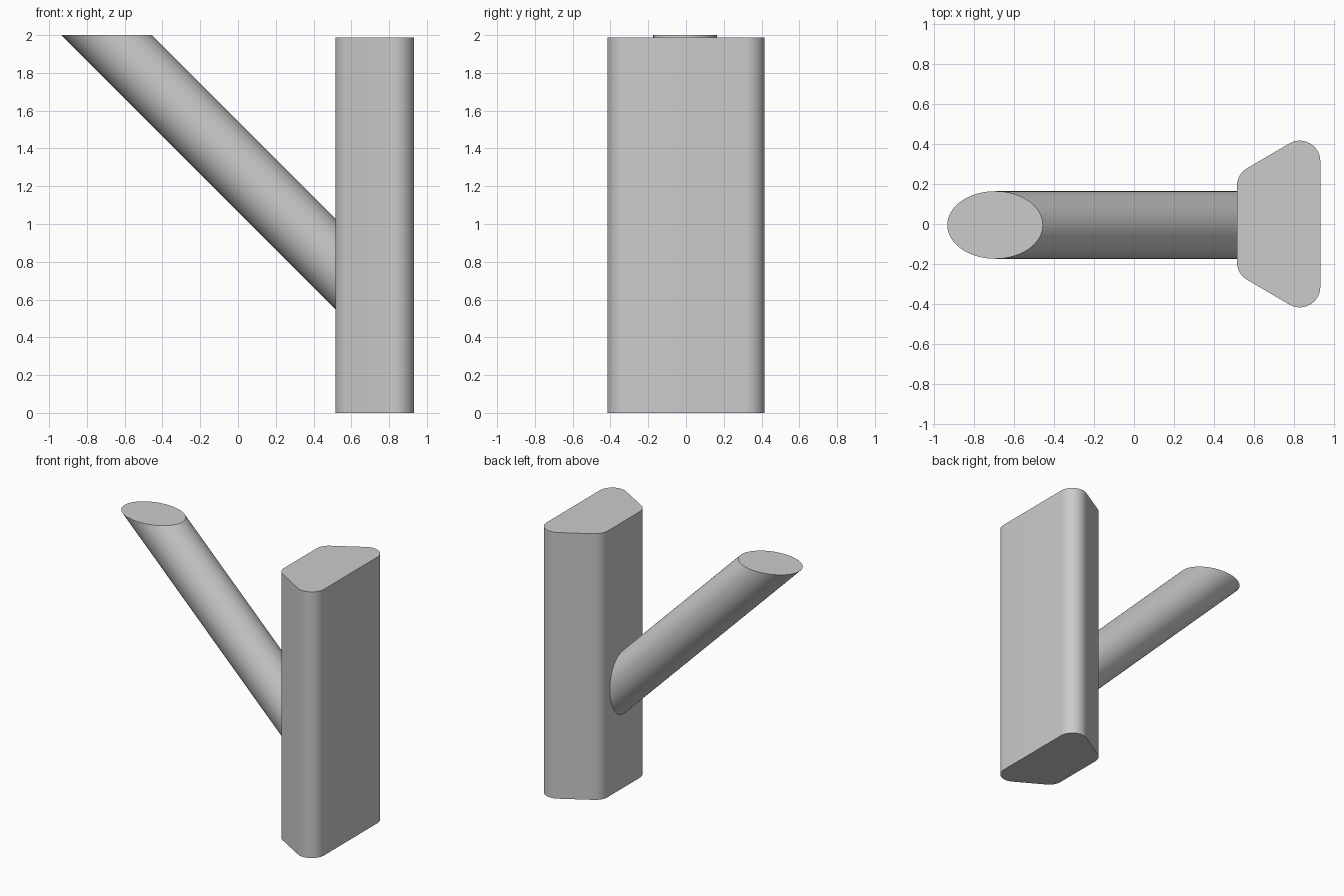
import bpy
import bmesh
from math import cos, sin, pi, radians, sqrt, atan2

cube = bpy.data.objects.get("Cube")
if cube:
    bpy.data.objects.remove(cube, do_unlink=True)

grey = bpy.data.materials.new("plain grey")
grey.use_nodes = True
colour = (0.6, 0.6, 0.6, 1)
grey.diffuse_color = colour
grey.node_tree.nodes["Principled BSDF"].inputs["Base Color"].default_value = colour


def loft(name, lower, upper):
    """Solid joining two matching rings of points, capped at both ends."""
    bm = bmesh.new()
    low = [bm.verts.new(p) for p in lower]
    top = [bm.verts.new(p) for p in upper]
    n = len(low)
    for i in range(n):
        j = (i + 1) % n
        bm.faces.new((low[i], low[j], top[j], top[i]))
    bm.faces.new(low[::-1])
    bm.faces.new(top)
    bmesh.ops.recalc_face_normals(bm, faces=bm.faces)
    mesh = bpy.data.meshes.new(name)
    bm.to_mesh(mesh)
    bm.free()
    mesh.materials.append(grey)
    ob = bpy.data.objects.new(name, mesh)
    bpy.context.collection.objects.link(ob)
    bpy.ops.object.select_all(action='DESELECT')
    ob.select_set(True)
    bpy.context.view_layer.objects.active = ob
    bpy.ops.object.shade_smooth_by_angle(angle=radians(30))
    return ob


def arc(cx, cy, r, start, end, steps=14):
    angles = [start + (end - start) * i / steps for i in range(steps + 1)]
    return [(cx + r * cos(a), cy + r * sin(a)) for a in angles]


# Upright post: rounded trapezium, narrow towards the branch
R = 0.103
wide, narrow = (0.829, 0.314), (0.618, 0.19)
slant = atan2(wide[1] - narrow[1], wide[0] - narrow[0]) + pi / 2
half = arc(*wide, R, 0, slant) + arc(*narrow, R, slant, pi)
profile = half + [(x, -y) for x, y in reversed(half)]
HEIGHT = 1.988
loft("post", [(x, y, 0) for x, y in profile], [(x, y, HEIGHT) for x, y in profile])

# Round branch rising at 45 degrees: level cut on top, upright cut at the post
RADIUS, SIDES, Y = 0.169, 64, -0.005
TOP_X, TOP_Z, JOIN_X = -0.695, 2.0, 0.516
upper, lower = [], []
for i in range(SIDES):
    a = 2 * pi * i / SIDES
    x = TOP_X + RADIUS * sqrt(2) * cos(a)
    y = Y + RADIUS * sin(a)
    upper.append((x, y, TOP_Z))
    lower.append((JOIN_X, y, TOP_Z - (JOIN_X - x)))
loft("branch", lower, upper)
